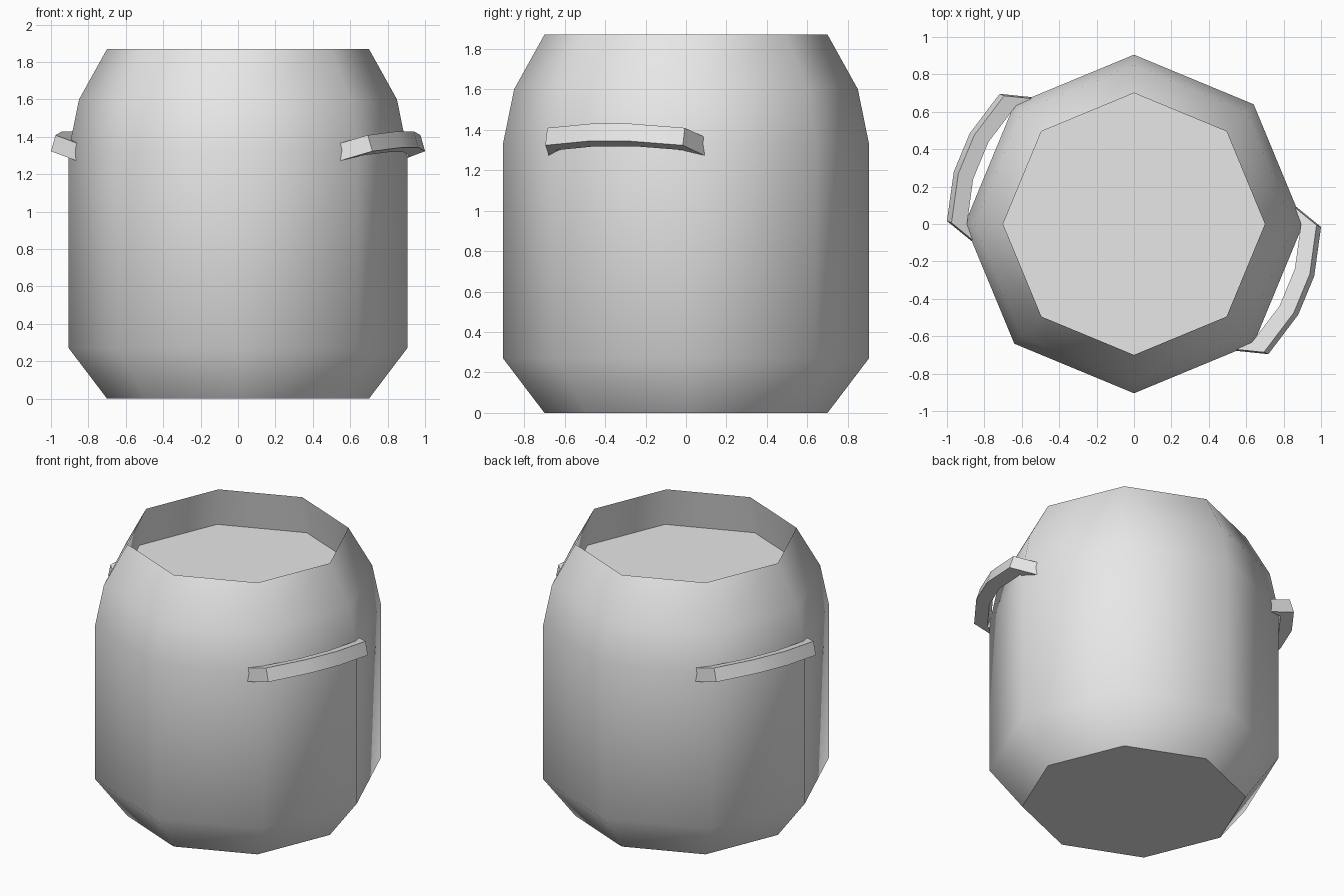
import bpy, bmesh, math
from mathutils import Matrix, Vector

cube = bpy.data.objects.get("Cube")
if cube:
    bpy.data.objects.remove(cube, do_unlink=True)

SIDES = 8

# Single plain grey
grey = bpy.data.materials.new("light_grey")
grey.use_nodes = True
colour = (0.8, 0.8, 0.8, 1)
grey.diffuse_color = colour
grey.node_tree.nodes["Principled BSDF"].inputs["Base Color"].default_value = colour


def finish(name, bm):
    bmesh.ops.recalc_face_normals(bm, faces=bm.faces)
    mesh = bpy.data.meshes.new(name)
    bm.to_mesh(mesh)
    bm.free()
    mesh.materials.append(grey)
    obj = bpy.data.objects.new(name, mesh)
    bpy.context.collection.objects.link(obj)
    bpy.ops.object.select_all(action='DESELECT')
    obj.select_set(True)
    bpy.context.view_layer.objects.active = obj
    bpy.ops.object.shade_smooth_by_angle(angle=math.radians(50))
    return obj


def skin(bm, rings):
    """Bridge successive closed rings and cap both ends."""
    loops = [[bm.verts.new(p) for p in ring] for ring in rings]
    count = len(loops[0])
    for a, b in zip(loops, loops[1:]):
        for i in range(count):
            j = (i + 1) % count
            bm.faces.new((a[i], a[j], b[j], b[i]))
    bm.faces.new(loops[0])
    bm.faces.new(loops[-1])


# Pot body: outer wall, knife-edge rim, recessed top surface
profile = [(0.70, 0), (0.905, 0.27), (0.905, 1.33), (0.85, 1.60),
           (0.70, 1.87), (0.75, 1.606)]
bm = bmesh.new()
skin(bm, [[(r * math.cos(math.tau * i / SIDES), r * math.sin(math.tau * i / SIDES), z)
           for i in range(SIDES)] for r, z in profile])
finish("pot_body", bm)

# Handle bracket: (outward, along) positions of outer and inner edges, one half
half = [((0.0, 0.42), (0.0, 0.335)),
        ((0.182, 0.368), (0.10, 0.34)),
        ((0.252, 0.112), (0.164, 0.108))]
stations = half + [tuple((u, -t) for u, t in pair) for pair in reversed(half)]
THICK = 0.09
TILT = Matrix.Rotation(math.radians(-17), 4, 'Y')


def add_handle(name, angle):
    place = (Matrix.Rotation(angle, 4, 'Z')
             @ Matrix.Translation((0.756, 0, 1.27)) @ TILT)
    bm = bmesh.new()
    skin(bm, [[place @ Vector((u, t, v))
               for (u, t), v in ((outer, 0), (outer, THICK), (inner, THICK), (inner, 0))]
              for outer, inner in stations])
    finish(name, bm)


# Two handles on opposite flat sides
add_handle("left_handle", math.radians(-22.5))
add_handle("right_handle", math.radians(157.5))
